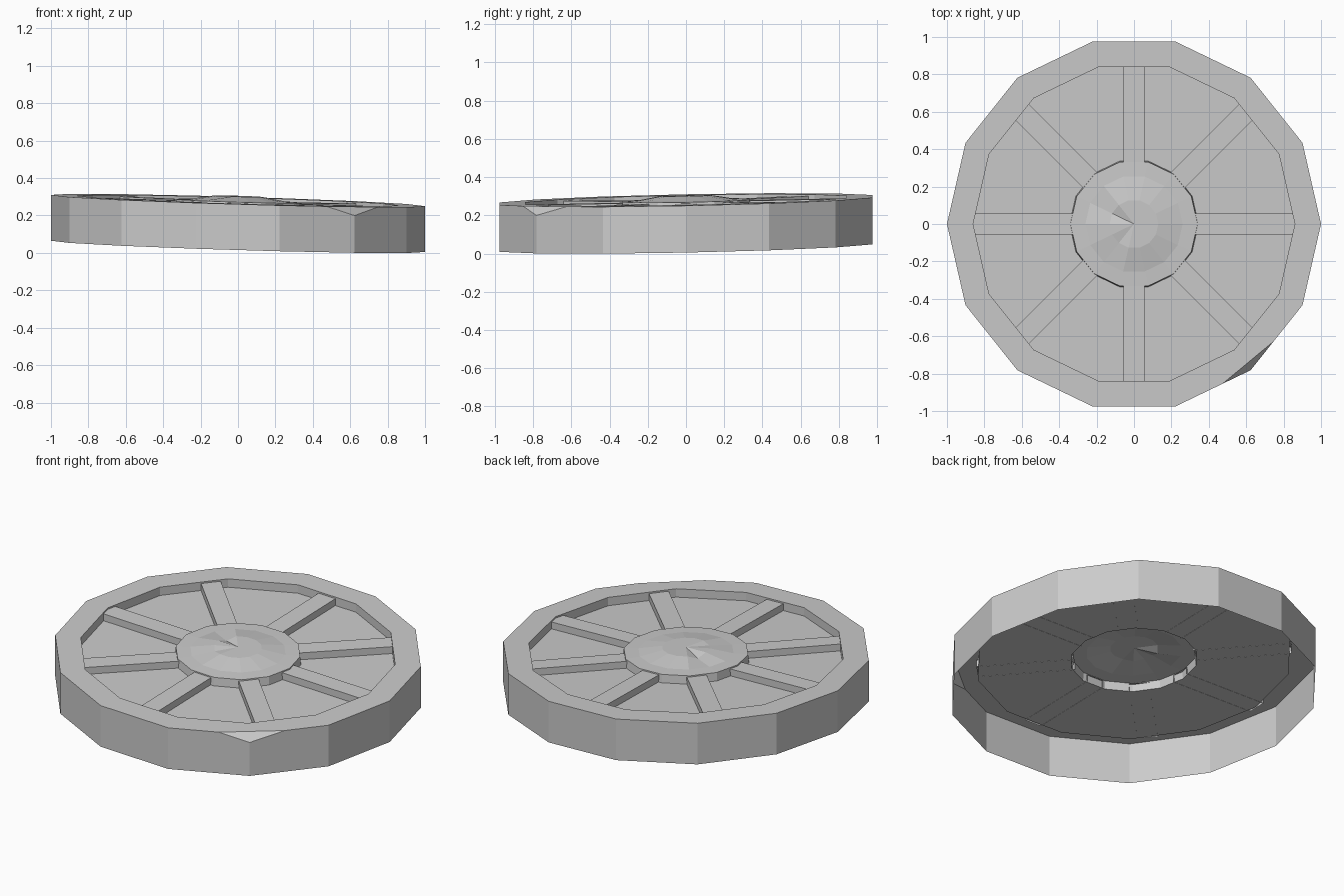
import bpy, bmesh
from math import cos, sin, pi
from mathutils import Vector

if "Cube" in bpy.data.objects:
    bpy.data.objects.remove(bpy.data.objects["Cube"])

SIDES = 14


def tilt(x, y, h):
    # the whole disc lies slightly tilted on the floor
    return Vector((x, y, 0.035 - 0.03 * x + 0.02 * y + h))


def finish(bm, name):
    me = bpy.data.meshes.new(name)
    bm.to_mesh(me)
    bm.free()
    ob = bpy.data.objects.new(name, me)
    bpy.context.collection.objects.link(ob)
    return ob


def lathe(profile):
    # open faceted shell turned from (radius, height) points
    bm = bmesh.new()
    rings = [[bm.verts.new(tilt(r * cos(2 * pi * i / SIDES), r * sin(2 * pi * i / SIDES), h))
              for i in range(SIDES)] for r, h in profile]
    for a, b in zip(rings, rings[1:]):
        for i in range(SIDES):
            k = (i + 1) % SIDES
            bm.faces.new((a[i], a[k], b[k], b[i]))
    return bm, rings


# outer rim: hollow band, open underneath, with one chipped corner
bm, _ = lathe([(1.0, 0), (1.0, 0.245), (0.86, 0.245), (0.86, 0.195)])
p1, p2 = tilt(0.725, -0.645, 0.245), tilt(0.46, -0.865, 0.245)
corner = Vector((0.623, -0.782, 0.2))
normal = (p1 - corner).cross(p2 - corner).normalized()
if normal.z < 0:
    normal.negate()
cut = bmesh.ops.bisect_plane(bm, geom=bm.verts[:] + bm.edges[:] + bm.faces[:],
                             plane_co=corner, plane_no=normal, clear_outer=True)
edges = [e for e in cut["geom_cut"] if isinstance(e, bmesh.types.BMEdge)]
filled = bmesh.ops.edgeloop_fill(bm, edges=edges)
for f in filled["faces"]:
    f.normal_update()
    if f.normal.z < 0:
        f.normal_flip()
finish(bm, "rim")

# recessed panel between rim and hub
bm, _ = lathe([(0.86, 0.195), (0.345, 0.195)])
finish(bm, "panel")

# raised hub with a shallow worn dome
bm, rings = lathe([(0.345, 0.195), (0.34, 0.243), (0.26, 0.246), (0.13, 0.268), (0.0, 0.268)])
rings[3][6].co.z -= 0.02
rings[3][9].co.z -= 0.008
bmesh.ops.remove_doubles(bm, verts=rings[4], dist=0.001)
finish(bm, "hub")

# eight spokes, open underneath
for n in range(8):
    a = n * pi / 4
    bm = bmesh.new()

    def pt(r, w, h):
        return bm.verts.new(tilt(r * cos(a) - w * sin(a), r * sin(a) + w * cos(a), h))

    outer = 0.865 if n % 4 == 0 else 0.85
    low = [pt(r, w, 0.194) for r, w in ((0.325, -0.055), (outer, -0.055), (outer, 0.055), (0.325, 0.055))]
    top = [pt(r, w, 0.236) for r, w in ((0.325, -0.055), (outer, -0.055), (outer, 0.055), (0.325, 0.055))]
    bm.faces.new(top)
    for i in range(3):
        bm.faces.new((low[i], low[i + 1], top[i + 1], top[i]))
    finish(bm, f"spoke_{n + 1}")
